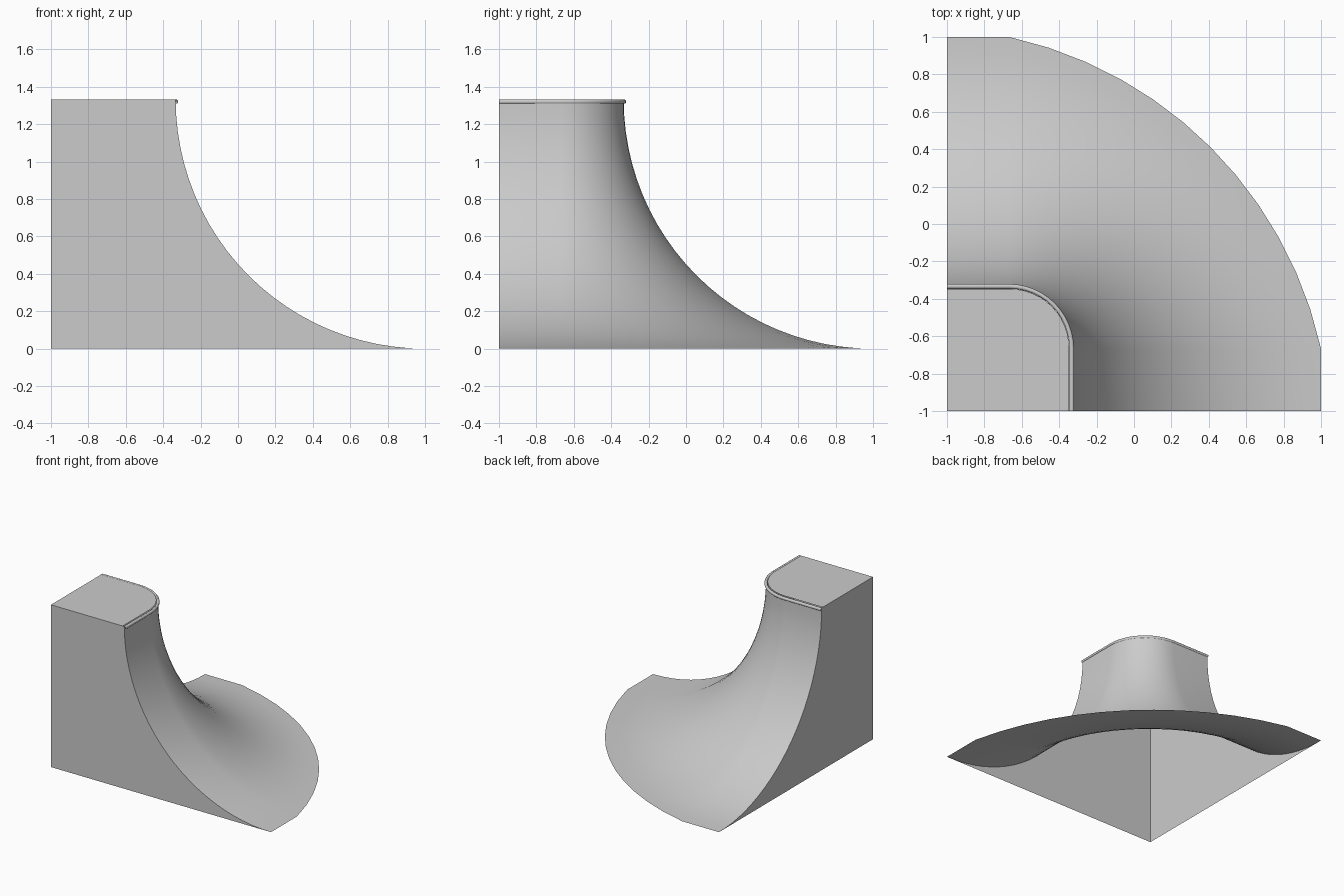
import bpy, bmesh
from math import sin, cos, pi, radians

if "Cube" in bpy.data.objects:
    bpy.data.objects.remove(bpy.data.objects["Cube"])

C = -2 / 3          # centre of the corner arcs (x and y)
R_IN, R_OUT = 1 / 3, 5 / 3
H = 4 / 3           # height of the deck
SEGS, STEPS = 12, 24


def corner_path(d):
    """Plan outline at offset d: straight, bent corner, straight."""
    pts = [(-1, C + d)]
    flat = 0.144 * (d - R_IN) / (R_OUT - R_IN)   # outer rim is flatter than a circle
    for i in range(SEGS + 1):
        t = i / SEGS
        a = pi / 2 * (1 - t)
        r = d - flat * (1 - (2 * t - 1) ** 2)
        pts.append((C + r * cos(a), C + r * sin(a)))
    return pts + [(C + d, -1)]


def make_object(name, bm, smooth=True):
    bmesh.ops.recalc_face_normals(bm, faces=bm.faces)
    me = bpy.data.meshes.new(name)
    bm.to_mesh(me)
    bm.free()
    ob = bpy.data.objects.new(name, me)
    bpy.context.collection.objects.link(ob)
    if smooth:
        bpy.ops.object.select_all(action='DESELECT')
        ob.select_set(True)
        bpy.context.view_layer.objects.active = ob
        bpy.ops.object.shade_smooth_by_angle(angle=radians(40))
    return ob


def sweep(name, profile):
    """Sweep an (offset, height) profile around the corner."""
    bm = bmesh.new()
    rows = [[bm.verts.new((x, y, z)) for x, y in corner_path(d)] for d, z in profile]
    for a, b in zip(rows, rows[1:]):
        for i in range(len(a) - 1):
            bm.faces.new((a[i], b[i], b[i + 1], a[i + 1]))
    bm.normal_update()
    make = make_object(name, bm)
    # open sheets face outwards / upwards
    if sum(p.normal.z for p in make.data.polygons) < 0:
        make.data.flip_normals()


def flat_face(name, points):
    bm = bmesh.new()
    bm.faces.new([bm.verts.new(p) for p in points])
    return make_object(name, bm, smooth=False)


# Curved ramp: quarter-round profile swept around the corner
ramp = []
for i in range(STEPS + 1):
    a = pi / 2 * i / STEPS
    ramp.append((R_OUT - (R_OUT - R_IN) * cos(a), H - H * sin(a)))
sweep("ramp_surface", ramp)

# Rounded coping along the top edge
R = 0.013
sweep("coping", [(R_IN + R * cos(a), H - R + R * sin(a))
                 for a in (radians(200 - 25 * k) for k in range(11))])

# Deck on top
deck = corner_path(R_IN - 0.014)
flat_face("deck", [(-1, -1, H)] + [(x, y, H) for x, y in reversed(deck)])

# Two flat walls sharing the ramp profile; the base is open
side = [(-1, 0), (-1, H)] + [(C + d, z) for d, z in ramp]
front = flat_face("front_wall", [(u, -1, z) for u, z in side])
left = flat_face("left_wall", [(-1, u, z) for u, z in side])
for wall, axis in ((front, 1), (left, 0)):
    if wall.data.polygons[0].normal[axis] > 0:
        wall.data.flip_normals()
